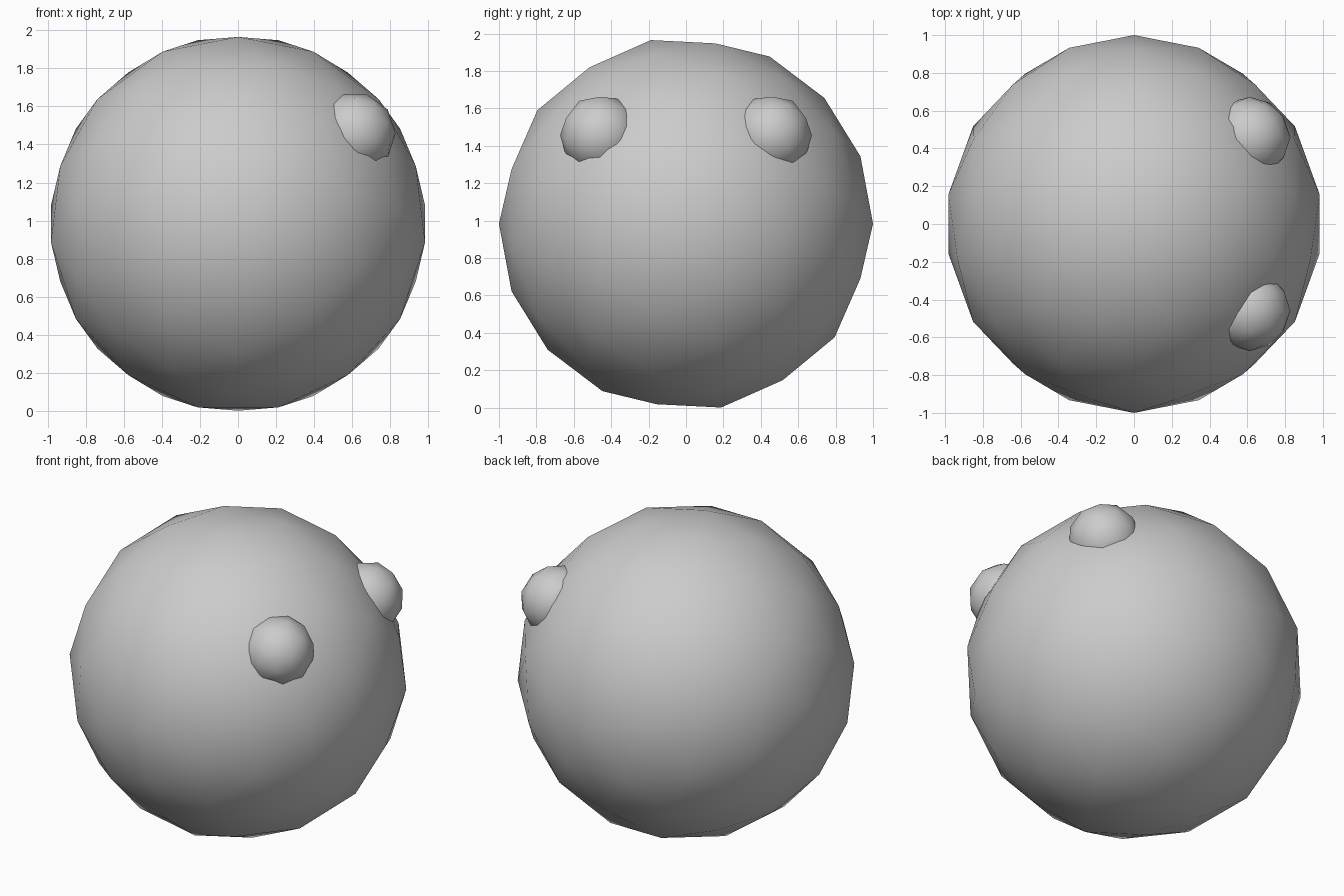
import bpy, bmesh
from math import sin, cos, tau, sqrt
from itertools import combinations
from mathutils import Vector

if "Cube" in bpy.data.objects:
    bpy.data.objects.remove(bpy.data.objects["Cube"])


def geodesic_points(freq):
    """Unit icosahedron (poles on y), each edge split evenly into freq arcs."""
    a, b = 2 / sqrt(5), 1 / sqrt(5)
    verts = [Vector((0, 1, 0))]
    verts += [Vector((a * sin(tau * k / 5), b, a * cos(tau * k / 5))) for k in range(5)]
    verts += [-v for v in verts]

    def near(p, q):
        return (p - q).length < 1.1

    pts = list(verts)
    for p, q in combinations(verts, 2):
        if near(p, q):
            pts += [p.slerp(q, i / freq) for i in range(1, freq)]
    if freq == 3:  # one extra point in the middle of each face
        for p, q, r in combinations(verts, 3):
            if near(p, q) and near(q, r) and near(p, r):
                pts.append((p + q + r).normalized())
    return pts


def ball(name, freq, radius, centre, flip_y=1):
    bm = bmesh.new()
    for p in geodesic_points(freq):
        bm.verts.new((p.x * radius, p.y * radius * flip_y, p.z * radius))
    bmesh.ops.convex_hull(bm, input=bm.verts[:])
    bmesh.ops.recalc_face_normals(bm, faces=bm.faces[:])
    for f in bm.faces:
        f.smooth = True
    mesh = bpy.data.meshes.new(name)
    bm.to_mesh(mesh)
    bm.free()
    obj = bpy.data.objects.new(name, mesh)
    obj.location = centre
    bpy.context.collection.objects.link(obj)
    return obj


# Large round body
ball("body", 3, 1.0, (0, 0, 0.983))

# Pair of small half-sunk eyes on the +x side, mirrored across y
for name, side in (("right_eye", 1), ("left_eye", -1)):
    ball(name, 2, 0.216, (0.612, -0.457 * side, 1.457), side)
